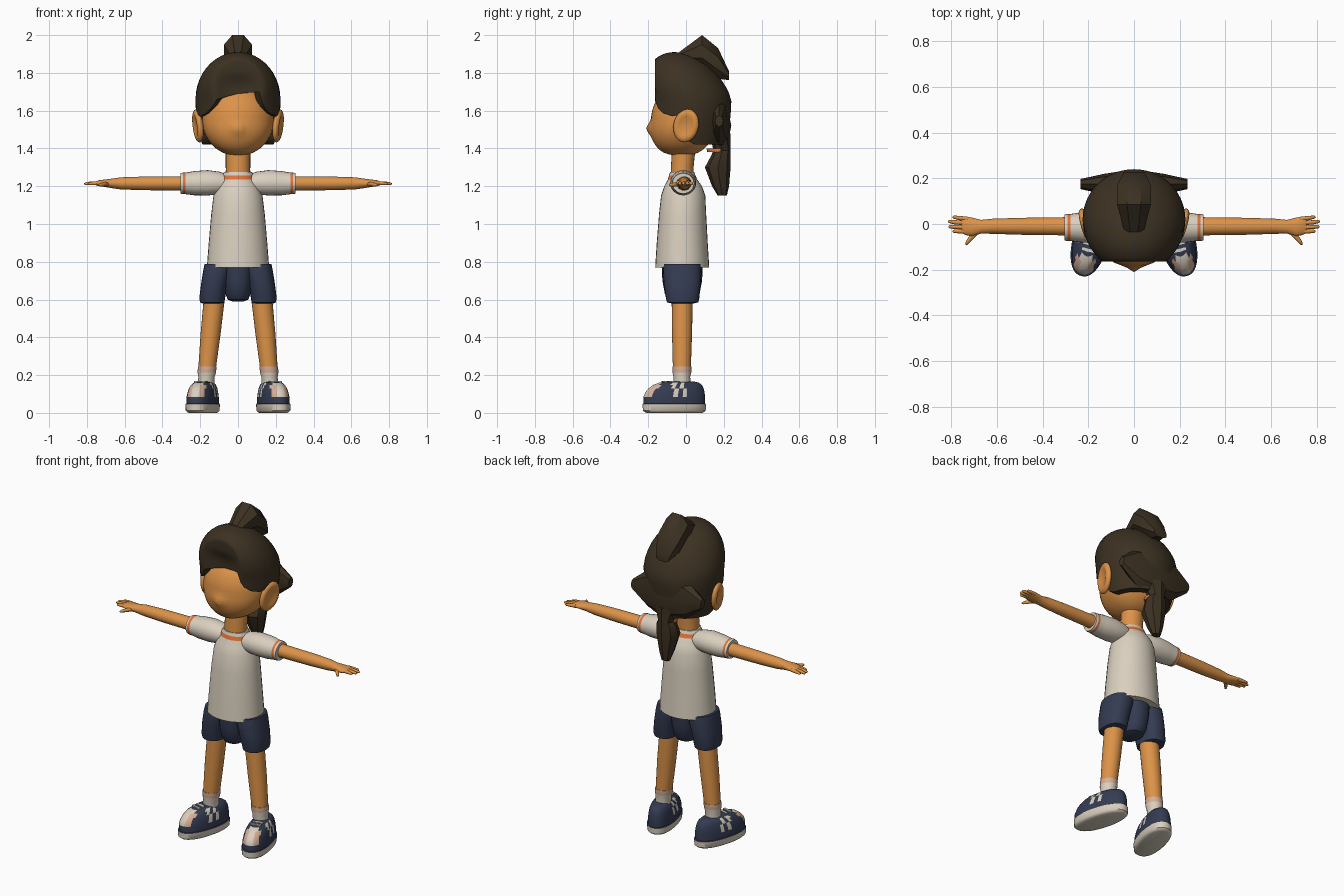
import bpy, bmesh, math
from mathutils import Matrix, Vector


def material(name, rgb):
    m = bpy.data.materials.new(name)
    m.diffuse_color = (*rgb, 1)
    return m


SKIN = material("skin", (0.72, 0.29, 0.065))
HAIR = material("dark_brown_hair", (0.045, 0.031, 0.016))
CREAM = material("cream_cloth", (0.70, 0.63, 0.52))
NAVY = material("navy_cloth", (0.035, 0.045, 0.085))
ORANGE = material("orange_trim", (0.75, 0.17, 0.04))
PINK = material("pale_pink", (0.68, 0.43, 0.31))


def finish(name, bm, mats, rule=None, mirror=False, angle=35, xf=None):
    """Turn a bmesh into a shaded object, coloured by a face rule."""
    bmesh.ops.remove_doubles(bm, verts=bm.verts, dist=0.0003)
    bmesh.ops.recalc_face_normals(bm, faces=bm.faces)
    if rule:
        for f in bm.faces:
            f.material_index = rule(f.calc_center_median())
    if xf:
        bm.transform(xf)
    me = bpy.data.meshes.new(name)
    bm.to_mesh(me)
    bm.free()
    for m in mats:
        me.materials.append(m)
    ob = bpy.data.objects.new(name, me)
    bpy.context.collection.objects.link(ob)
    bpy.ops.object.select_all(action='DESELECT')
    ob.select_set(True)
    bpy.context.view_layer.objects.active = ob
    bpy.ops.object.shade_smooth_by_angle(angle=math.radians(angle))
    if mirror:
        ob.modifiers.new("mirror", 'MIRROR').use_mirror_merge = False
    return ob


def loft(name, parts, mats, axis='z', n=24, power=1.0, phase=0.0, **kw):
    """Skin elliptical rings (position, centre a, centre b, radius a, radius b)."""
    bm = bmesh.new()
    order = {'x': (2, 0, 1), 'y': (0, 2, 1), 'z': (0, 1, 2)}[axis]
    bend = lambda v: math.copysign(abs(v) ** power, v)
    for rings in parts:
        loops = []
        for p, a, b, ra, rb in rings:
            loop = []
            for i in range(n):
                t = 2 * math.pi * i / n + phase
                v = (a + ra * bend(math.cos(t)), b + rb * bend(math.sin(t)), p)
                loop.append(bm.verts.new([v[k] for k in order]))
            loops.append(loop)
        for l0, l1 in zip(loops, loops[1:]):
            for i in range(n):
                j = (i + 1) % n
                bm.faces.new((l0[i], l0[j], l1[j], l1[i]))
        bm.faces.new(loops[0])
        bm.faces.new(loops[-1])
    return finish(name, bm, mats, **kw)


# Head: ellipsoid with a forward jaw and a soft nose
bm = bmesh.new()
bmesh.ops.create_uvsphere(bm, u_segments=40, v_segments=28, radius=1)
for v in bm.verts:
    x, y, z = v.co.x * 0.19, v.co.y * 0.175 - 0.01, v.co.z * 0.19 + 1.55
    if y < 0:
        y -= 0.2 * max(0, 1.55 - z) * min(1, -y / 0.08)
        y -= 0.022 * math.exp(-(x / 0.025) ** 2 - ((z - 1.505) / 0.03) ** 2)
    v.co = (x, y, z)
finish("head", bm, [SKIN], angle=60)

loft("neck", [[(1.22, 0, -0.02, 0.068, 0.062), (1.30, 0, -0.02, 0.064, 0.06),
               (1.42, 0, -0.01, 0.066, 0.062)]], [SKIN])

# Ears: flat ellipsoids with a hollow outer side, tilted back
bm = bmesh.new()
bmesh.ops.create_uvsphere(bm, u_segments=24, v_segments=16, radius=1)
for v in bm.verts:
    r = math.hypot(v.co.x, v.co.y)
    h = v.co.z
    if h > 0 and r < 0.75:
        h -= 0.75 * (1 - (r / 0.75) ** 2)
    v.co = (h * 0.026, v.co.x * 0.068, v.co.y * 0.09)
finish("ear", bm, [SKIN], mirror=True, angle=60,
       xf=Matrix.Translation((0.213, 0.0, 1.52)) @ Matrix.Rotation(-0.3, 4, 'X')
       @ Matrix.Rotation(-0.2, 4, 'Z') @ Matrix.Rotation(0.15, 4, 'Y'))


# Hair cap: shell from the crown down to a hairline that varies with direction
def hairline(deg, side):
    pts = [(0, 1.69), (30, 1.70 if side > 0 else 1.66), (37, 1.62), (50, 1.585),
           (65, 1.57), (80, 1.58), (86, 1.44), (100, 1.42), (180, 1.42)]
    for (a, za), (b, zb) in zip(pts, pts[1:]):
        if deg <= b:
            return za + (zb - za) * (deg - a) / (b - a)
    return pts[-1][1]


bm = bmesh.new()
COLS, ROWS = 72, 16
cols = []
for i in range(COLS):
    t = 2 * math.pi * i / COLS - math.pi
    zh = hairline(abs(math.degrees(t)), t)
    col = []
    for j in range(ROWS + 1):
        z = zh + (1.91 - zh) * math.cos(math.pi / 2 * j / ROWS)
        d = (z - 1.66) / 0.25
        f = math.sqrt(max(0, 1 - d * d)) if d > 0 else 1 - 0.17 * d * d
        x = 0.225 * f * math.sin(t)
        y = 0.02 - 0.32 * max(0, z - 1.66) - 0.22 * f * math.cos(t)
        if y < -0.165:      # flat fringe with a shallow hollow under the quiff
            y = -0.165 + 0.025 * max(0, 1 - (x / 0.11) ** 2) * min(1, max(0, (1.80 - z) / 0.06))
        col.append(bm.verts.new((x, y, z)))
    col.append(bm.verts.new((x * 0.76, y * 0.76, zh + 0.004)))
    cols.append(col)
for i in range(COLS):
    a, b = cols[i], cols[(i + 1) % COLS]
    for j in range(ROWS + 1):
        bm.faces.new((a[j], b[j], b[j + 1], a[j + 1]))
finish("hair_cap", bm, [HAIR], angle=50)

# Faceted top tuft, back bundle and hanging tail
loft("hair_top_tuft", [[(-0.035, 0, 1.885, 0.045, 0.028), (0.085, 0, 1.915, 0.08, 0.092),
                        (0.17, 0, 1.85, 0.08, 0.088), (0.228, 0, 1.785, 0.048, 0.025)]],
     [HAIR], axis='y', n=8, phase=math.pi / 8)
loft("hair_back_bundle", [[(-0.235, 0.175, 1.545, 0.022, 0.03), (-0.13, 0.175, 1.545, 0.045, 0.115),
                           (0, 0.185, 1.52, 0.055, 0.115), (0.13, 0.175, 1.545, 0.045, 0.115),
                           (0.235, 0.175, 1.545, 0.022, 0.03)]], [HAIR], axis='x', n=8)
loft("hair_tail", [[(1.48, 0, 0.18, 0.08, 0.055), (1.39, 0, 0.19, 0.045, 0.045),
                    (1.365, 0, 0.185, 0.065, 0.05), (1.30, 0, 0.168, 0.066, 0.068),
                    (1.20, 0, 0.183, 0.042, 0.045), (1.15, 0, 0.192, 0.026, 0.024)]],
     [HAIR], n=8)
loft("hair_tie", [[(1.38, 0, 0.168, 0.048, 0.056), (1.40, 0, 0.165, 0.048, 0.056)]], [ORANGE], n=12)

# Shirt body with a coloured neck band
loft("shirt_body", [[(0.77, 0, -0.02, 0.165, 0.143), (0.90, 0, -0.02, 0.155, 0.135),
                     (1.05, 0, -0.018, 0.142, 0.125), (1.15, 0, -0.015, 0.13, 0.117),
                     (1.20, 0, -0.015, 0.113, 0.10), (1.235, 0, -0.018, 0.09, 0.078),
                     (1.257, 0, -0.02, 0.083, 0.07), (1.275, 0, -0.02, 0.074, 0.064)]],
     [CREAM, ORANGE], n=32, rule=lambda c: int(1.235 < c.z < 1.257))

# Sleeves with a coloured cuff stripe
loft("sleeve", [[(0.05, -0.015, 1.215, 0.05, 0.045), (0.10, -0.015, 1.217, 0.064, 0.06),
                 (0.16, -0.015, 1.218, 0.069, 0.067), (0.23, -0.015, 1.216, 0.066, 0.064),
                 (0.278, -0.015, 1.215, 0.059, 0.057), (0.292, -0.015, 1.215, 0.06, 0.057),
                 (0.304, -0.015, 1.215, 0.057, 0.054)]],
     [CREAM, ORANGE], axis='x', mirror=True, rule=lambda c: int(0.278 < c.x < 0.292))

# Arms and hands
loft("arm", [[(0.28, -0.01, 1.215, 0.04, 0.038), (0.50, -0.01, 1.215, 0.037, 0.036),
              (0.62, -0.01, 1.215, 0.033, 0.032), (0.67, -0.012, 1.215, 0.030, 0.025),
              (0.71, -0.013, 1.216, 0.041, 0.019), (0.74, -0.008, 1.216, 0.040, 0.015),
              (0.755, -0.005, 1.215, 0.034, 0.009)]], [SKIN], axis='x', mirror=True)
fingers = []
for y0, y1, tip in ((0.022, 0.030, 0.795), (0.004, 0.011, 0.815),
                    (-0.014, -0.012, 0.813), (-0.032, -0.032, 0.795)):
    fingers.append([(0.73, y0, 1.216, 0.010, 0.011), (tip - 0.03, (y0 + y1) / 2, 1.215, 0.0095, 0.010),
                    (tip - 0.006, y1, 1.213, 0.007, 0.007), (tip, y1, 1.213, 0.003, 0.003)])
fingers.append([(0.685, -0.03, 1.213, 0.016, 0.012), (0.71, -0.055, 1.21, 0.016, 0.011),
                (0.73, -0.078, 1.207, 0.013, 0.009), (0.738, -0.086, 1.206, 0.005, 0.004)])
loft("fingers", fingers, [SKIN], axis='x', n=10, mirror=True, angle=60)

# Shorts: two legs and a rounded centre
loft("shorts_leg", [[(0.787, 0.105, -0.02, 0.072, 0.098), (0.76, 0.108, -0.02, 0.075, 0.102),
                     (0.68, 0.126, -0.02, 0.070, 0.098), (0.605, 0.137, -0.018, 0.068, 0.088),
                     (0.585, 0.136, -0.018, 0.064, 0.083), (0.58, 0.135, -0.018, 0.055, 0.06)]],
     [NAVY], mirror=True, power=0.85)
loft("shorts_centre", [[(0.80, 0, -0.02, 0.085, 0.11), (0.70, 0, -0.02, 0.075, 0.105),
                        (0.63, 0, -0.02, 0.066, 0.092), (0.60, 0, -0.02, 0.055, 0.07),
                        (0.59, 0, -0.02, 0.03, 0.04)]], [NAVY], power=0.85)

# Legs and socks
loft("leg", [[(0.62, 0.124, -0.02, 0.056, 0.056), (0.42, 0.145, -0.021, 0.053, 0.053),
              (0.22, 0.165, -0.022, 0.046, 0.047)]], [SKIN], mirror=True)
loft("sock", [[(0.245, 0.163, -0.022, 0.049, 0.05), (0.215, 0.165, -0.022, 0.049, 0.05),
               (0.19, 0.167, -0.022, 0.043, 0.044), (0.13, 0.17, -0.02, 0.045, 0.047)]],
     [CREAM, PINK], mirror=True, rule=lambda c: int(c.z > 0.215))


# Shoes: pale sole, navy upper, pale toe cap with a pink patch, side stripes and laces
def shoe_colour(c):
    if c.z < 0.047:
        return 1
    if c.y < -0.08 and c.z > 0.085 and abs(c.x) < 0.045:
        return 2 if 0.02 < abs(c.x) and c.z < 0.14 else 1
    if 0.085 < c.z < 0.155 and (-0.024 < c.y < 0 or 0.022 < c.y < 0.044):
        return 1
    return 0


shoe = [(z, 0, cy, w, l) for z, cy, w, l in (
    (0.004, 0, 0.070, 0.160), (0.012, 0, 0.078, 0.170), (0.047, 0, 0.079, 0.172),
    (0.050, 0, 0.074, 0.167), (0.085, 0, 0.073, 0.167), (0.11, 0.004, 0.069, 0.160),
    (0.13, 0.010, 0.064, 0.149), (0.148, 0.018, 0.056, 0.132), (0.16, 0.026, 0.045, 0.108),
    (0.165, 0.032, 0.030, 0.080), (0.167, 0.036, 0.012, 0.04))]
shoe.insert(0, (0.0, 0, 0, 0.062, 0.150))
place = Matrix.Translation((0.187, -0.062, 0)) @ Matrix.Rotation(math.radians(15), 4, 'Z')
loft("shoe", [shoe], [NAVY, CREAM, PINK], n=48, power=0.9, mirror=True,
     rule=shoe_colour, xf=place, angle=45)
bm = bmesh.new()
for y in (-0.055, -0.025):
    bmesh.ops.create_cube(bm, size=1, matrix=Matrix.Translation((0, y, 0.165))
                          @ Matrix.Diagonal((0.06, 0.014, 0.008, 1)))
finish("shoe_laces", bm, [CREAM], mirror=True, xf=place)
